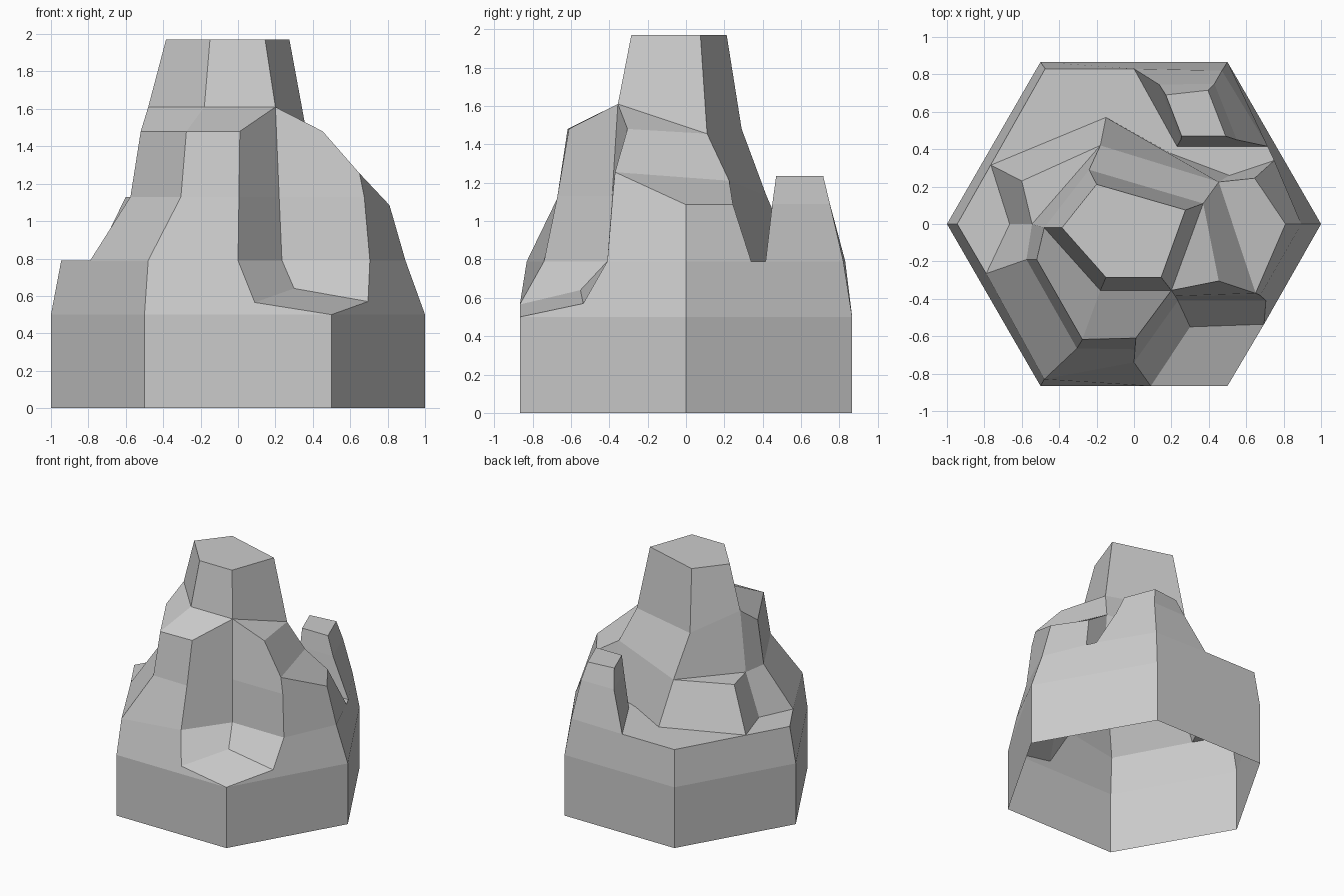
import bpy, bmesh, math
from mathutils import Vector

if "Cube" in bpy.data.objects:
    bpy.data.objects.remove(bpy.data.objects["Cube"])

bm = bmesh.new()


def at(z, *xy):
    """Points on one level."""
    return [Vector((x, y, z)) for x, y in xy]


def V(x, y, z):
    return Vector((x, y, z))


def face(*pts):
    bm.faces.new([bm.verts.new(p) for p in pts])


def strip(a, b, closed=False):
    """Quads between two rows of points."""
    n = len(a)
    for i in range(n if closed else n - 1):
        j = (i + 1) % n
        face(a[i], a[j], b[j], b[i])


# Hexagonal foot, open underneath
hexagon = [(math.cos(math.radians(60 * i)), math.sin(math.radians(60 * i))) for i in range(6)]
foot, rim = at(0, *hexagon), at(0.5, *hexagon)
strip(foot, rim, True)

# Upper tower: cap and shoulder (left, front left, front right, right, back)
cap = at(1.97, (-.385, -.02), (-.15, -.285), (.145, -.285), (.275, .075), (-.2, .212))
sh_l, sh_fl, sh_fr = at(1.61, (-.48, -.02), (-.18, -.355), (.2, -.355))
sh_r, sh_b = V(.37, .11, 1.455), V(-.24, .29, 1.48)
face(*cap)
strip(cap, [sh_l, sh_fl, sh_fr, sh_r, sh_b], True)

# Back of the tower down to the ledge
waist_l, waist_b = at(1.13, (-.545, 0), (-.18, .42))
waist_r = V(.453, .225, 1.21)
tower_b, tower_m, tower_r = at(.79, (-.15, .57), (.19, .38), (.51, .26))
face(sh_l, sh_b, waist_b, waist_l)
face(sh_b, sh_r, waist_r, waist_b)
face(waist_b, waist_r, tower_r, tower_m, tower_b)

# Front buttress
top = at(1.48, (-.52, -.19), (-.276, -.617), (.01, -.61))
mid = at(1.13, (-.575, -.19), (-.305, -.665), (.005, -.67))
low = at(.79, (-.79, -.265), (-.48, -.83), (0, -.74))
strip([sh_l, sh_fl], top[:2])
face(sh_fl, sh_fr, top[2], top[1])
strip(top, mid)
strip(mid, low)

# Left ledge with its raised step
out_l, out_bl, out_b, out_br, out_r = at(
    .79, (-.945, 0), (-.475, .83), (0, .83), (.47, .82), (.895, 0))
step, (step_o, step_i) = V(-.6, .23, 1.13), at(.79, (-.765, .315), (-.665, 0))
face(sh_l, top[0], mid[0], waist_l)
face(mid[0], low[0], step_i, waist_l)
face(waist_l, step, step_o, step_i)
face(waist_l, waist_b, step)
face(waist_b, tower_b, step_o, step)
face(step_i, low[0], out_l, step_o)

# Front right recess and its sloping floor
rec_m, rec_l, rec_f = V(.22, -.385, 1.13), V(.235, -.41, .79), V(.3, -.55, .64)
toe_l, toe_r = V(.09, -.866, .565), V(.695, -.536, .57)
strip([top[2], mid[2], low[2], toe_l], [sh_fr, rec_m, rec_l, rec_f])
face(rec_f, toe_l, rim[5], toe_r)

# Right buttress
rb_t, rb_o = V(.453, -.305, 1.48), V(.65, -.37, 1.255)
rb_m, rb_l = V(.675, -.382, 1.13), V(.705, -.41, .79)
rb_r, rb_b = at(1.085, (.81, 0), (.645, .245))
face(sh_fr, rb_t, rb_o, rb_m, rec_m)
strip([rec_m, rec_l, rec_f], [rb_m, rb_l, toe_r])
face(sh_fr, rb_t, sh_r)
face(rb_t, rb_o, waist_r, sh_r)
face(rb_o, rb_r, rb_b, waist_r)
face(rb_o, rb_m, rb_l, out_r, rb_r)

# Notch between right buttress and spire
notch_f, notch_b, spire_in = at(.79, (.75, .34), (.715, .415), (.23, .415))
face(rb_r, out_r, notch_f, rb_b)
face(rb_b, notch_f, tower_r, waist_r)
face(tower_r, notch_f, notch_b, spire_in, tower_m)

# Back ledge floor
face(out_l, out_bl, out_b, spire_in, tower_m, tower_b, step_o)

# Back right spire
spire_low = [out_br, notch_b, spire_in, out_b]
spire_mid = at(1.09, (.43, .75), (.55, .45), (.25, .45), (.135, .745))
spire_top = at(1.235, (.395, .715), (.49, .47), (.255, .47), (.17, .69))
strip(spire_low, spire_mid, True)
strip(spire_mid, spire_top, True)
face(*spire_top)

# Tapered skirt joining the foot to the ledge level
face(rim[0], rim[1], out_br, notch_b, notch_f, out_r)
face(rim[1], rim[2], out_bl, out_b, out_br)
face(rim[2], rim[3], out_l, out_bl)
face(rim[3], rim[4], low[1], low[0], out_l)
face(rim[4], rim[5], toe_l, low[2], low[1])
face(rim[5], rim[0], out_r, rb_l, toe_r)

# Weld the parts into one flat-shaded shell
bmesh.ops.remove_doubles(bm, verts=bm.verts, dist=0.001)
bmesh.ops.recalc_face_normals(bm, faces=bm.faces)
mesh = bpy.data.meshes.new("rock_outcrop")
bm.to_mesh(mesh)
bm.free()
bpy.context.collection.objects.link(bpy.data.objects.new("rock_outcrop", mesh))
